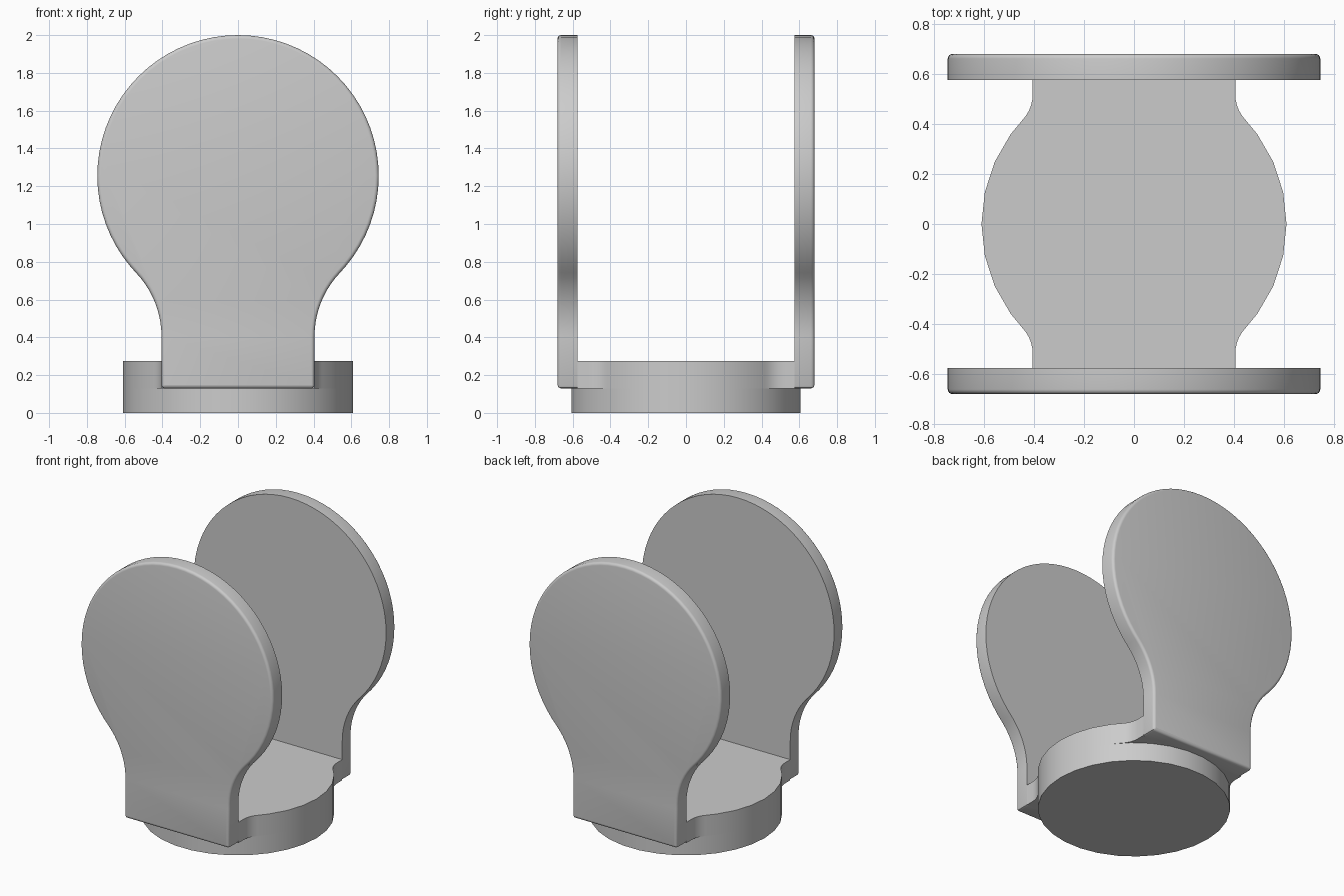
import bpy, bmesh
from math import sin, cos, atan2, radians, sqrt, pi

cube = bpy.data.objects.get("Cube")
if cube:
    bpy.data.objects.remove(cube, do_unlink=True)

grey = bpy.data.materials.new("light grey")
grey.use_nodes = True
grey.diffuse_color = (0.6, 0.6, 0.6, 1)
grey.node_tree.nodes["Principled BSDF"].inputs["Base Color"].default_value = (0.6, 0.6, 0.6, 1)

NECK = 0.405        # half width of the necks
FLOOR = 0.13        # underside of necks and paddles
DECK = 0.275        # top of the base
INNER, OUTER = 0.575, 0.68


def neck_curve(radius, fillet, steps):
    """Fillet points from a straight neck to a disc above it, and the tangent angle.
    The disc is centred on the origin and the neck points down."""
    cx, cy = NECK + fillet, -sqrt((radius + fillet) ** 2 - (NECK + fillet) ** 2)
    tangent = atan2(cy, cx)
    sweep = pi + tangent
    points = []
    for i in range(steps + 1):
        a = pi - (pi - sweep) * i / steps
        points.append((cx + fillet * cos(a), cy + fillet * sin(a)))
    return points, tangent


def disc_arc(radius, start, end, step):
    """Points on the disc at whole steps, after the start angle up to the end."""
    first = int(start // step) + 1
    last = round(end / step)
    return [(radius * cos(i * step), radius * sin(i * step)) for i in range(first, last + 1)]


def mirrored(points):
    """Close a right-hand outline with its left-hand mirror image."""
    return points + [(-x, y) for x, y in reversed(points) if x > 0.0001]


def slab(name, outline, place, start, end, rounding=0):
    """Extrude an outline from start to end, optionally rounding the end rim."""
    bm = bmesh.new()
    near = [bm.verts.new(place(u, v, start)) for u, v in outline]
    far = [bm.verts.new(place(u, v, end)) for u, v in outline]
    bm.faces.new(near)
    cap = bm.faces.new(far)
    for i in range(len(near)):
        j = (i + 1) % len(near)
        bm.faces.new((near[i], near[j], far[j], far[i]))
    bmesh.ops.recalc_face_normals(bm, faces=bm.faces)
    if rounding:
        bmesh.ops.bevel(bm, geom=list(cap.edges), offset=rounding, segments=4,
                        profile=0.5, affect='EDGES', clamp_overlap=True)
    mesh = bpy.data.meshes.new(name)
    bm.to_mesh(mesh)
    bm.free()
    mesh.materials.append(grey)
    obj = bpy.data.objects.new(name, mesh)
    bpy.context.collection.objects.link(obj)
    bpy.ops.object.select_all(action='DESELECT')
    obj.select_set(True)
    bpy.context.view_layer.objects.active = obj
    bpy.ops.object.shade_smooth_by_angle(angle=radians(30))
    return obj


def flat(u, v, h):
    return (u, v, h)


# Round foot
BASE_R, STEP = 0.61, radians(12)
circle = [(BASE_R * cos(i * STEP), BASE_R * sin(i * STEP)) for i in range(30)]
slab("base_foot", circle, flat, 0, FLOOR)

# Deck: disc with a filleted neck towards each paddle
curve, tangent = neck_curve(BASE_R, 0.15, 5)
lower = [(NECK, -INNER)] + curve + disc_arc(BASE_R, tangent, 0, STEP)
right_side = lower + [(x, -y) for x, y in reversed(lower[:-1])]
slab("base_deck", mirrored(right_side), flat, FLOOR, DECK)

# Paddles: upright discs on necks, rounded on the outside rim
HEAD_R = 0.745
HEAD_Z = 2 - HEAD_R
curve, tangent = neck_curve(HEAD_R, 0.49, 10)
bottom = FLOOR - HEAD_Z
corner = 0.015
half = [(NECK - corner, bottom), (NECK - corner * 0.3, bottom + corner * 0.3),
        (NECK, bottom + corner)]
half += curve + disc_arc(HEAD_R, tangent, pi / 2, radians(5))
for name, side in (("front_paddle", -1), ("back_paddle", 1)):
    slab(name, mirrored(half), lambda u, v, d: (u, side * d, v + HEAD_Z),
         INNER, OUTER, 0.024)
